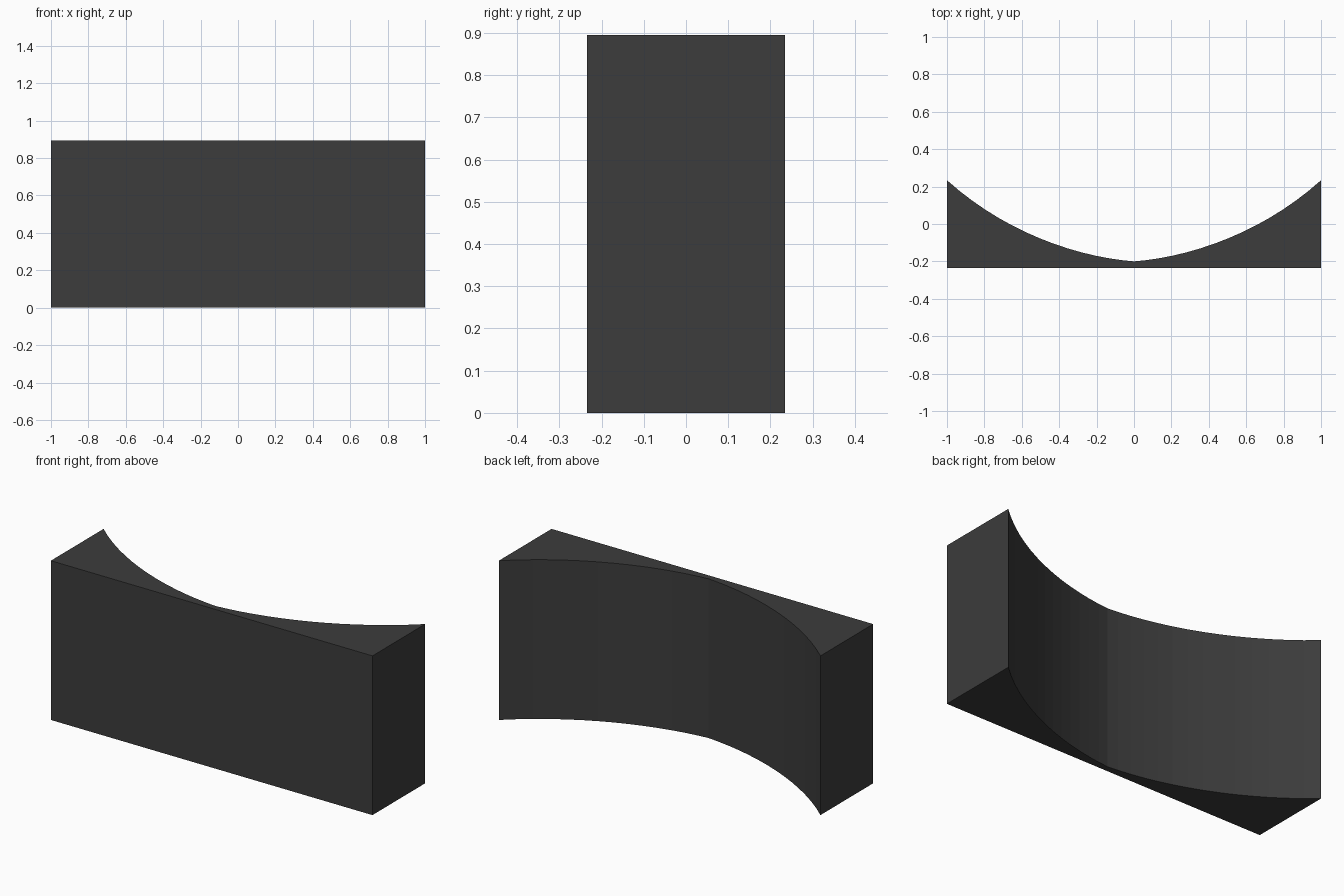
import bpy, bmesh
from mathutils import Vector
from mathutils.geometry import interpolate_bezier

if "Cube" in bpy.data.objects:
    bpy.data.objects.remove(bpy.data.objects["Cube"])

HEIGHT = 0.895
BACK_Y = -0.234

# Right half of the concave curve, from near the centre to the tip
half = interpolate_bezier(Vector((0.06, -0.194, 0)), Vector((0.37, -0.157, 0)),
                          Vector((0.72, -0.018, 0)), Vector((1, 0.234, 0)), 14)
half = [(p.x, p.y) for p in half]

# Closed plan outline: flat front, curved back mirrored about x = 0
outline = [(-1, BACK_Y), (1, BACK_Y)] + half[::-1] + [(0, -0.2)]
outline += [(-x, y) for x, y in half]

# Extrude the outline upward
bm = bmesh.new()
base = bm.faces.new([bm.verts.new((x, y, 0)) for x, y in outline])
top = bmesh.ops.extrude_face_region(bm, geom=[base], use_keep_orig=True)
bmesh.ops.translate(bm, vec=(0, 0, HEIGHT),
                    verts=[g for g in top["geom"] if isinstance(g, bmesh.types.BMVert)])
bmesh.ops.recalc_face_normals(bm, faces=bm.faces)
mesh = bpy.data.meshes.new("curved_block")
bm.to_mesh(mesh)
bm.free()

block = bpy.data.objects.new("curved_block", mesh)
bpy.context.collection.objects.link(block)

# Dark grey finish
mat = bpy.data.materials.new("dark_grey")
mat.diffuse_color = (0.045, 0.045, 0.045, 1)
mat.use_nodes = True
mat.node_tree.nodes["Principled BSDF"].inputs["Base Color"].default_value = mat.diffuse_color
mesh.materials.append(mat)
